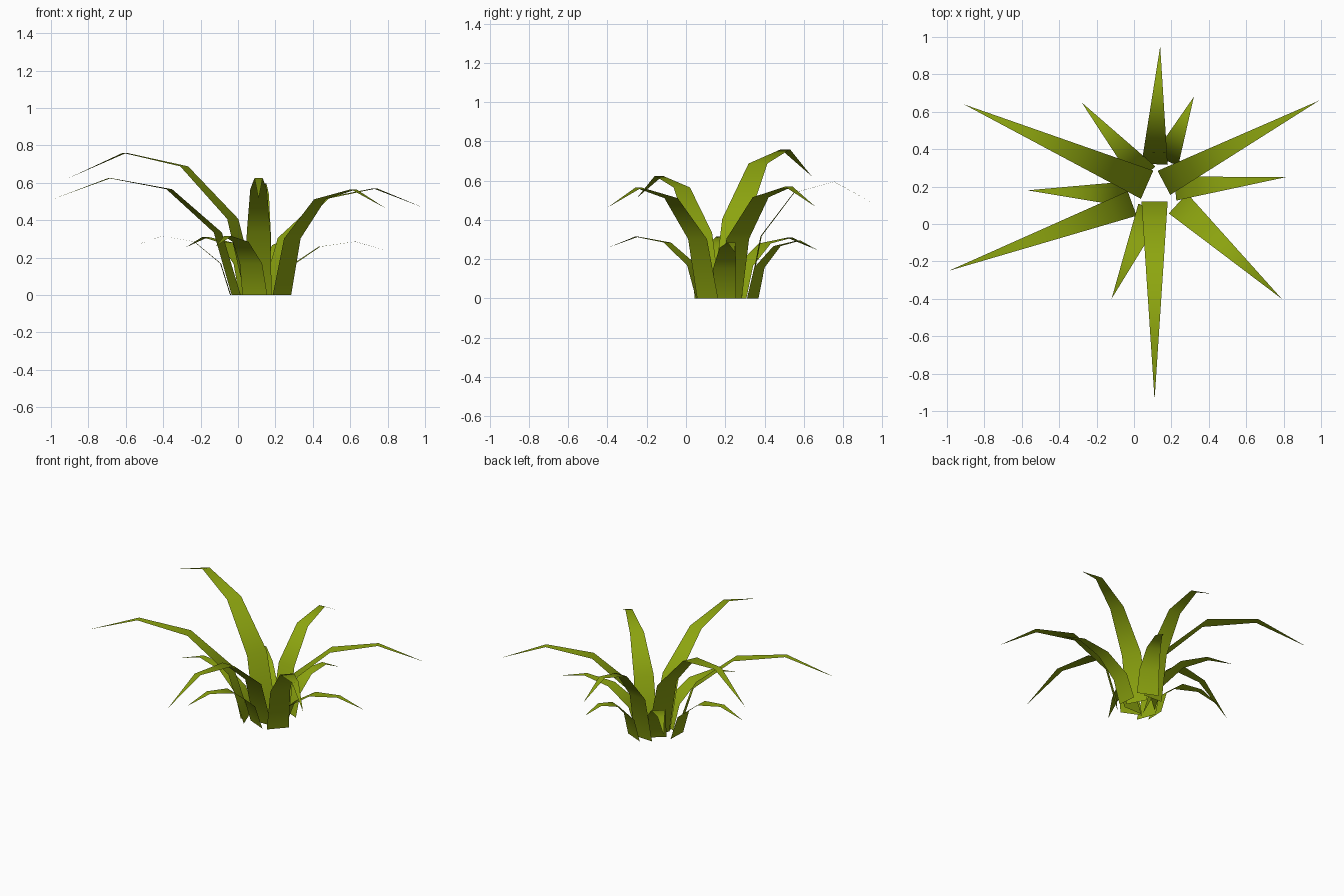
import bpy
from mathutils import Vector

if "Cube" in bpy.data.objects:
    bpy.data.objects.remove(bpy.data.objects["Cube"])

green = bpy.data.materials.new("leaf_green")
green.diffuse_color = (0.27, 0.38, 0.005, 1)
green.use_nodes = True
green.node_tree.nodes["Principled BSDF"].inputs["Base Color"].default_value = green.diffuse_color

# Shared arch of every blade: (fraction of reach, fraction of peak height)
ARCH = [(0, 0), (0.10, 0.535), (0.365, 0.905), (0.69, 1.0), (1.0, 0.82)]


def blade(name, base, tip, peak, width):
    """Flat tapering blade that arches from base to a pointed tip."""
    base, tip = Vector(base), Vector(tip)
    reach = tip - base
    side = Vector((-reach.y, reach.x)).normalized() * width / 2
    verts = []
    for t, h in ARCH[:-1]:
        c = base + reach * t
        for s in (-1, 1):
            p = c + side * s * (1 - t)
            verts.append((p.x, p.y, h * peak))
    verts.append((tip.x, tip.y, ARCH[-1][1] * peak))
    faces = [(i, i + 2, i + 3, i + 1) for i in (0, 2, 4)] + [(6, 8, 7)]
    mesh = bpy.data.meshes.new(name)
    mesh.from_pydata(verts, [], faces)
    mesh.materials.append(green)
    mesh.shade_smooth()
    obj = bpy.data.objects.new(name, mesh)
    bpy.context.collection.objects.link(obj)


# Tall and medium outer blades
LONG = [
    ((0.07, 0.21), (-0.91, 0.64), 0.76, 0.165),
    ((0.11, 0.32), (0.14, 0.95), 0.595, 0.14),
    ((0.16, 0.22), (0.99, 0.66), 0.57, 0.145),
    ((0.235, 0.11), (0.79, -0.40), 0.565, 0.145),
    ((0.11, 0.12), (0.11, -0.94), 0.625, 0.14),
    ((-0.01, 0.11), (-0.99, -0.25), 0.625, 0.14),
]
# Low short blades between them
SHORT = [
    ((0.06, 0.26), (-0.28, 0.65), 0.31, 0.145),
    ((0.17, 0.34), (0.32, 0.68), 0.295, 0.145),
    ((0.22, 0.19), (0.81, 0.25), 0.285, 0.13),
    ((0.09, 0.08), (-0.12, -0.40), 0.315, 0.145),
    ((-0.04, 0.16), (-0.57, 0.18), 0.315, 0.135),
]
for label, group in (("long_leaf", LONG), ("short_leaf", SHORT)):
    for i, spec in enumerate(group, 1):
        blade(f"{label}_{i}", *spec)
